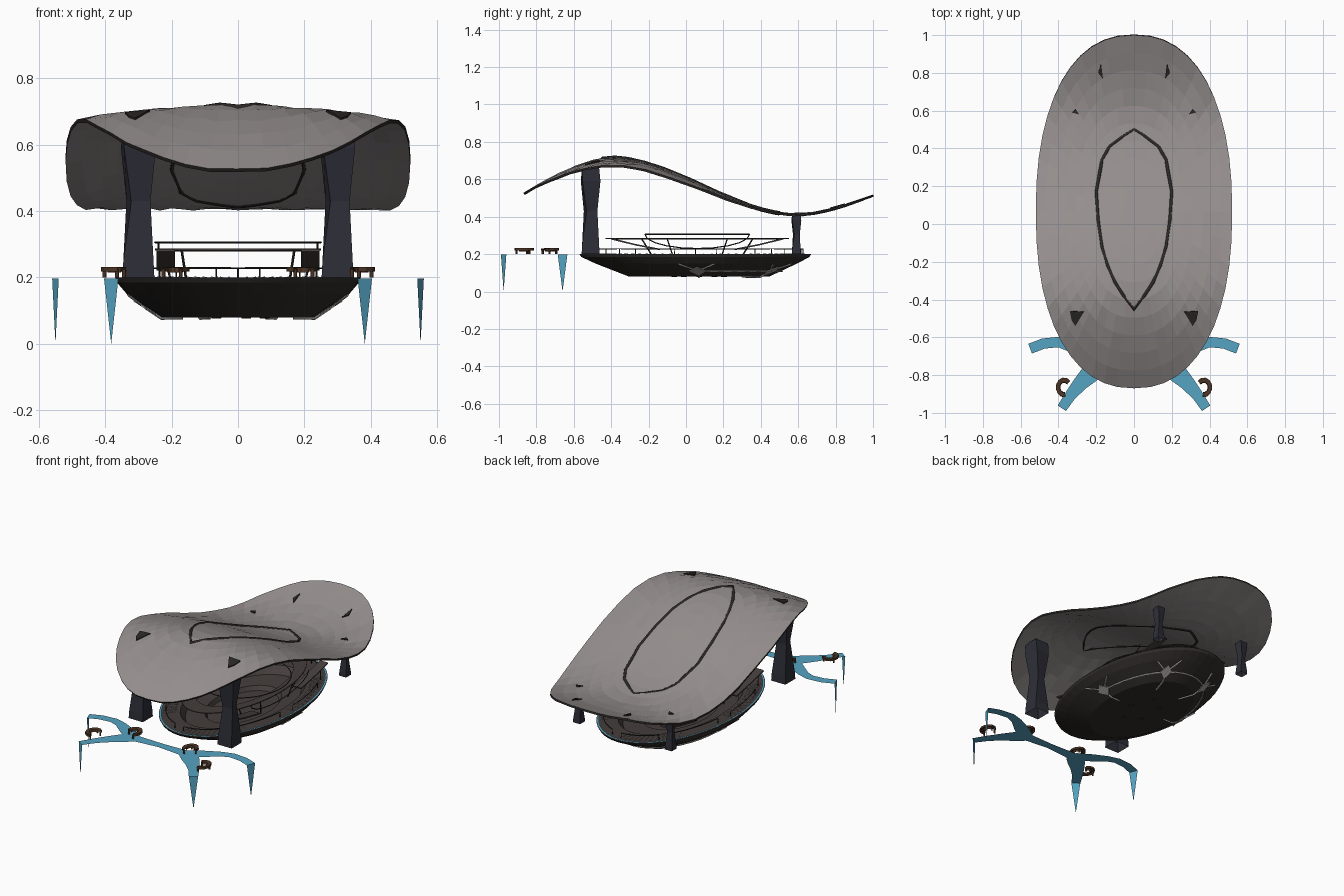
import bpy, bmesh, math, random
from mathutils import Vector

random.seed(4)
cube = bpy.data.objects.get("Cube")
if cube:
    bpy.data.objects.remove(cube)


def material(name, r, g, b):
    m = bpy.data.materials.new(name)
    m.use_nodes = True
    m.diffuse_color = (r, g, b, 1)
    m.node_tree.nodes["Principled BSDF"].inputs["Base Color"].default_value = (r, g, b, 1)
    return m


GREY = material("warm grey", 0.30, 0.275, 0.27)
DARK = material("charcoal", 0.024, 0.021, 0.019)
UMBER = material("dark umber", 0.031, 0.027, 0.024)
DECK = material("dark brown grey", 0.06, 0.048, 0.045)
NAVY = material("dark slate", 0.026, 0.027, 0.038)
BLUE = material("water blue", 0.09, 0.37, 0.54)
BROWN = material("brown", 0.07, 0.034, 0.018)
STEEL = material("pale grey", 0.36, 0.34, 0.33)


def build(name, verts, faces, mat, thick=0, offset=0):
    me = bpy.data.meshes.new(name)
    me.from_pydata([tuple(v) for v in verts], [], faces)
    bm = bmesh.new()
    bm.from_mesh(me)
    bmesh.ops.recalc_face_normals(bm, faces=bm.faces)
    bm.to_mesh(me)
    bm.free()
    me.materials.append(mat)
    ob = bpy.data.objects.new(name, me)
    bpy.context.collection.objects.link(ob)
    if thick:
        mod = ob.modifiers.new("thickness", "SOLIDIFY")
        mod.thickness, mod.offset = thick, offset
    return ob


def oval(a, b, cy, z, n=48, power=2.0):
    pts = []
    for i in range(n):
        c, s = math.cos(2 * math.pi * i / n), math.sin(2 * math.pi * i / n)
        pts.append(Vector((a * math.copysign(abs(c) ** (2 / power), c),
                           cy + b * math.copysign(abs(s) ** (2 / power), s), z)))
    return pts


def loft(name, rings, mat, cap=False, closed=True, **kw):
    n = len(rings[0])
    last = n if closed else n - 1
    faces = [(k * n + i, k * n + (i + 1) % n, (k + 1) * n + (i + 1) % n, (k + 1) * n + i)
             for k in range(len(rings) - 1) for i in range(last)]
    if cap:
        faces.append(tuple(range((len(rings) - 1) * n, len(rings) * n)))
    return build(name, [v for r in rings for v in r], faces, mat, **kw)


def tube(name, paths, radius, mat, cyclic=False):
    cu = bpy.data.curves.new(name, "CURVE")
    cu.dimensions = "3D"
    cu.bevel_depth, cu.bevel_resolution = radius, 0
    for path in paths:
        sp = cu.splines.new("POLY")
        sp.points.add(len(path) - 1)
        for p, co in zip(sp.points, path):
            p.co = (*co, 1)
        sp.use_cyclic_u = cyclic
    cu.materials.append(mat)
    ob = bpy.data.objects.new(name, cu)
    bpy.context.collection.objects.link(ob)


# Wave-shaped roof height: samples every 0.2 along y, smoothly joined
WAVE = [0.32, 0.44, 0.568, 0.668, 0.72, 0.69, 0.615, 0.522, 0.445, 0.415, 0.45, 0.52, 0.58]


def roof_z(x, y):
    t = (y + 1) / 0.2
    i = min(max(int(t), 0), 9)
    t -= i
    a, b, c, d = WAVE[i:i + 4]
    h = b + 0.5 * t * (c - a + t * (2 * a - 5 * b + 4 * c - d + t * (3 * (b - c) + d - a)))
    return h - 0.05 * (x / 0.52) ** 2 * max(0, (h - 0.42) / 0.3)


# Roof shell with a dark edge
rings = []
for k in range(10, 0, -1):
    ring = oval(0.52 * k / 10, 0.935 * k / 10, 0.065, 0, power=2.28)
    for v in ring:
        v.z = roof_z(v.x, v.y) + random.uniform(-0.003, 0.003) * (k > 5)
    rings.append(ring)
roof = loft("roof", rings, GREY, cap=True, thick=0.011, offset=-1)
roof.data.materials.append(DARK)
roof.modifiers["thickness"].material_offset_rim = 1

# Leaf-shaped seam in the roof
half = [(0, -.45), (.055, -.38), (.1, -.31), (.14, -.22), (.17, -.12), (.19, .02), (.2, .17),
        (.17, .34), (.13, .41), (.05, .47), (0, .5)]
leaf = half + [(-x, y) for x, y in half[-2:0:-1]]
tube("roof_seam", [[(x, y, roof_z(x, y) - 0.005) for x, y in leaf]], 0.012, DARK, cyclic=True)


# Hourglass pillars, each a slightly twisted square section
def pillar(name, x, y, w, top):
    sections = []
    for f, s, turn in ((0, 1, 0), (.1, .95, 0), (.5, .62, .25), (.85, 1, .1), (1, .95, 0)):
        sections.append([Vector((x + w * s * math.cos(turn + a), y + w * s * math.sin(turn + a),
                                 0.2 + f * (top - 0.2)))
                         for a in [math.pi / 4 + q * math.pi / 2 for q in range(4)]])
    loft(name, sections, NAVY, cap=True)


for side, label in ((1, "left"), (-1, "right")):
    pillar(label + "_front_pillar", side * 0.3, -0.51, 0.068, roof_z(.3, -.56) - 0.008)
    pillar(label + "_rear_pillar", side * 0.31, 0.59, 0.034, roof_z(.31, .59) - 0.004)
    # Dark slits where the pillars meet the roof
    for part, pts in (("front_slit", ((.265, -.465), (.34, -.46), (.33, -.51), (.31, -.54))),
                      ("rear_slit", ((.165, .77), (.175, .85), (.19, .8))),
                      ("rear_notch", ((.29, .58), (.31, .61), (.33, .59)))):
        build(f"{label}_{part}", [(side * x, y, roof_z(x, y) + 0.004) for x, y in pts],
              [tuple(range(len(pts)))], DARK, thick=0.006)

# Boat-shaped basin with a thin line of water inside the rim
hull = [(.37, .62, .05, .2), (.365, .61, .05, .185), (.335, .54, .055, .15), (.23, .375, .07, .08)]
loft("basin", [oval(*h) for h in hull], UMBER, cap=True)
loft("rim_water", [oval(.367, .615, .05, .203), oval(.358, .604, .05, .203)], BLUE)
loft("deck", [oval(.37, .62, .05, .2), oval(.27, .47, .05, .192), oval(.25, .43, .05, .15),
              oval(.17, .28, .05, .145), oval(.16, .26, .05, .12)], DECK, cap=True)

# Pale treads round the deck
outer, inner = oval(.345, .585, .05, .2, 80), oval(.29, .5, .05, .197, 80)
tube("deck_treads", [(outer[i], inner[i]) for i in range(80) if i % 20 < 12], 0.003, STEEL)


# Pale braces and hubs under the rear of the basin
def hull_point(angle, f):
    a, b, cy, z = [p + (q - p) * f for p, q in zip(hull[3], hull[2])]
    return Vector((a * math.cos(angle), cy + b * math.sin(angle), z - 0.002))


braces = []
for i in range(4):
    a = i * math.pi / 3
    if i < 3:
        braces.append([hull_point(a + math.pi / 18 * s, .45) for s in range(7)])
    for da in (-.18, .18):
        braces.append([hull_point(a, .45), hull_point(a + da, 1)])
    c = hull_point(a, .45)
    braces.append([c, hull_point(a, 0), Vector((c.x * .6, .07 + (c.y - .07) * .6, .08))])
    hub = [hull_point(a + da, f) - Vector((0, 0, .004))
           for da, f in ((-.1, .5), (0, .15), (.1, .5), (0, .8))]
    build(f"brace_hub_{i + 1}", hub, [(0, 1, 2, 3)], STEEL, thick=0.005)
tube("basin_braces", braces, 0.006, STEEL)
for i in range(5):
    a = i * 2 * math.pi / 5
    x, y = .08 * math.cos(a), .07 + .14 * math.sin(a)
    loft("basin_drain", [oval(.018, .018, y, .085, 8), oval(.014, .014, y, .077, 8)],
         DARK, cap=True).location.x = x

# Railing near the rim: top rail sections with turned-down ends
rails = []
ring = oval(.335, .575, .05, .228, 64)
for i in range(0, 64, 8):
    part = [ring[(i + k) % 64] for k in range(7)]
    rails.append([part[0] - Vector((0, 0, .03))] + part + [part[-1] - Vector((0, 0, .03))])
tube("railing", rails, 0.003, DARK)

# Raised table ring, upper hoop and their posts
loft("table_ring", [oval(.25, .49, .06, .284), oval(.2, .38, .06, .28)], DECK, thick=0.005)
tube("upper_hoop", [oval(.25, .28, .06, .306)], 0.003, DARK, cyclic=True)
tops, feet = oval(.24, .42, .06, .282, 16), oval(.22, .34, .06, .19, 16)
tube("table_posts", [(tops[i], feet[i]) for i in (1, 2, 6, 7, 9, 10, 14, 15)], 0.004, DARK)

# Sloping lounge planks along both sides, and arched stays under the hoop
stays = []
for s, label in ((1, "left"), (-1, "right")):
    for d, end in ((1, "rear"), (-1, "front")):
        strip = [[Vector((s * x, .06 + d * y, z)) for y, z in ((.46, .282), (.33, .25), (.2, .225))]
                 for x in (.19, .245)]
        loft(f"{label}_{end}_lounge", strip, DECK, closed=False, thick=0.008)
    stays.append([(s * .24, .06 + .28 * math.cos(a), .306 - .076 * math.sin(a))
                  for a in [math.pi * k / 10 for k in range(11)]])
tube("hoop_stays", stays, 0.003, DARK)


# Water channel: thin ribbon with two forked ends and pointed falls
def ribbon(name, path):
    left, right = [], []
    for i, (x, y, w) in enumerate(path):
        a, b = path[max(i - 1, 0)], path[min(i + 1, len(path) - 1)]
        n = Vector((a[1] - b[1], b[0] - a[0], 0)).normalized() * w / 2
        left.append(Vector((x, y, .197)) + n)
        right.append(Vector((x, y, .197)) - n)
    loft(name, [left, right], BLUE, closed=False)
    return left[-1], right[-1]


ribbon("channel_bar", [(-.24, -.76, .12), (-.15, -.75, .07), (0, -.745, .05),
                       (.15, -.75, .07), (.24, -.76, .12)])
arms = {"outer": [(.19, -.745, .09), (.27, -.69, .08), (.34, -.645, .06), (.4, -.625, .055),
                  (.48, -.633, .055), (.55, -.66, .055)],
        "front": [(.19, -.755, .1), (.235, -.795, .1), (.28, -.84, .08), (.335, -.905, .06),
                  (.382, -.975, .052)]}
for s, label in ((1, "left"), (-1, "right")):
    for arm, path in arms.items():
        p, q = ribbon(f"{label}_{arm}_channel", [(s * x, y, w) for x, y, w in path])
        tip = (p + q) / 2
        tip.z = 0
        build(f"{label}_{arm}_waterfall", [p, q, tip], [(0, 1, 2)], BLUE)

    # Curved benches beside the channel
    for bench, cx, cy, start in (("outer", .37, -.865, -100), ("inner", .19, -.73, 0)):
        arc = []
        for k in range(9):
            a = math.radians(start + k * 30)
            arc.append((math.cos(a), 1.2 * math.sin(a)))
        sections = [[Vector((s * (cx + r * x), cy + r * y, z)) for x, y in arc]
                    for r, z in ((.022, .215), (.024, .228), (.042, .23), (.042, .218))]
        loft(f"{label}_{bench}_bench", sections, BROWN, closed=False, thick=0.004)
        tube(f"{label}_{bench}_bench_legs",
             [[(s * (cx + .035 * x), cy + .035 * y, z) for z in (.2, .225)] for x, y in arc[::4]],
             0.006, BROWN)
